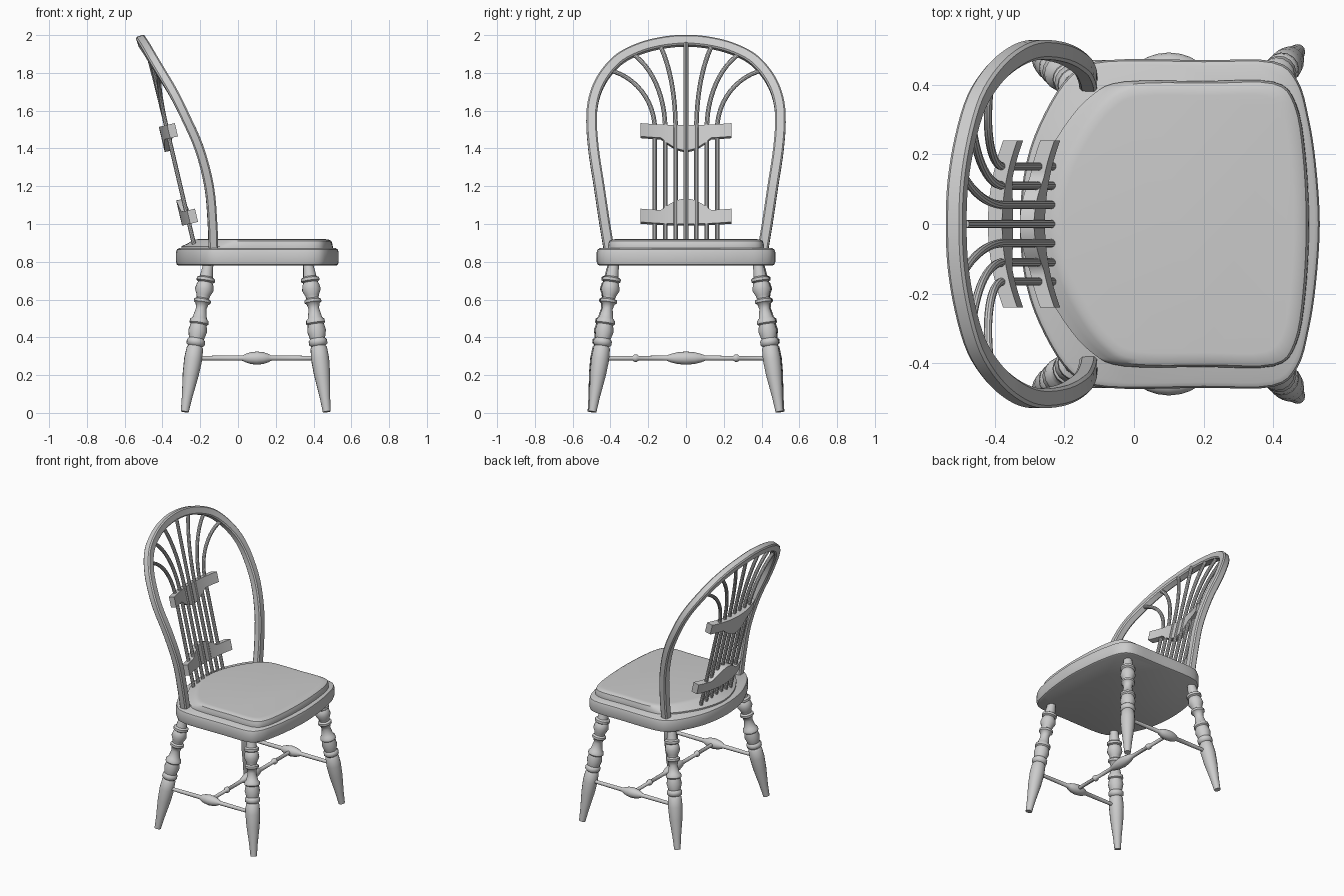
import bpy, bmesh, math
from mathutils import Vector

if "Cube" in bpy.data.objects:
    bpy.data.objects.remove(bpy.data.objects["Cube"], do_unlink=True)

GREY = (0.6, 0.6, 0.6, 1)
mat = bpy.data.materials.new("plain grey")
mat.use_nodes = True
mat.diffuse_color = GREY
mat.node_tree.nodes["Principled BSDF"].inputs["Base Color"].default_value = GREY


def loft(name, rings, angle=35):
    """Skin a list of closed rings and cap both ends."""
    bm = bmesh.new()
    loops = [[bm.verts.new(p) for p in ring] for ring in rings]
    n = len(loops[0])
    for a, b in zip(loops, loops[1:]):
        for i in range(n):
            j = (i + 1) % n
            bm.faces.new((a[i], a[j], b[j], b[i]))
    bm.faces.new(loops[0])
    bm.faces.new(loops[-1])
    bmesh.ops.recalc_face_normals(bm, faces=bm.faces)
    mesh = bpy.data.meshes.new(name)
    bm.to_mesh(mesh)
    bm.free()
    mesh.materials.append(mat)
    ob = bpy.data.objects.new(name, mesh)
    bpy.context.collection.objects.link(ob)
    bpy.ops.object.select_all(action='DESELECT')
    bpy.context.view_layer.objects.active = ob
    ob.select_set(True)
    bpy.ops.object.shade_smooth_by_angle(angle=math.radians(angle))
    return ob


def smooth_path(pts, steps=4):
    """Catmull-Rom curve through the points."""
    p = [Vector(q) for q in pts]
    p = [2 * p[0] - p[1]] + p + [2 * p[-1] - p[-2]]
    out = []
    for a, b, c, d in zip(p, p[1:], p[2:], p[3:]):
        for k in range(steps):
            t = k / steps
            out.append(0.5 * (2 * b + (c - a) * t + (2 * a - 5 * b + 4 * c - d) * t * t
                              + (3 * b - a - 3 * c + d) * t ** 3))
    return out + [p[-2]]


def circle(r, n=10):
    return [(r * math.cos(math.tau * i / n), r * math.sin(math.tau * i / n)) for i in range(n)]


def sweep(name, path, section, facing):
    """Carry a section along a path, keeping it turned to one side."""
    rings = []
    for i, p in enumerate(path):
        t = (path[min(i + 1, len(path) - 1)] - path[max(i - 1, 0)]).normalized()
        side = t.cross(facing).normalized()
        out = side.cross(t)
        rings.append([p + side * u + out * v for u, v in section])
    return loft(name, rings)


def lathe(name, a, b, profile, n=16):
    """Turned part from a to b; profile holds (fraction, radius)."""
    a, b = Vector(a), Vector(b)
    q = (b - a).to_track_quat('Z', 'Y')
    return loft(name, [[a.lerp(b, f) + q @ Vector((x, y, 0)) for x, y in circle(r, n)]
                       for f, r in profile], 50)


def slab(name, half, layers):
    """Outline mirrored in y, stacked in layers of (x scale, y scale, x shift, z)."""
    pts = [(x, y, 0) for x, y in half]
    full = pts + [(x, -y, 0) for x, y, _ in pts[-2:0:-1]]
    closed = smooth_path(full[-2:] + full + full[:2], 4)[8:-5]
    loft(name, [[((p.x - 0.1) * sx + 0.1 + dx, p.y * sy, z) for p in closed]
                for sx, sy, dx, z in layers])


# Seat and raised pad
slab("seat",
     [(.533, 0), (.522, .17), (.502, .3), (.47, .41), (.4, .467), (.2, .47), (-.08, .47),
      (-.18, .43), (-.255, .32), (-.308, .18), (-.328, 0)],
     [(.97, .97, 0, .78), (.99, .99, 0, .785), (1, 1, 0, .8), (1, 1, 0, .85),
      (.99, .99, 0, .865), (.965, .965, 0, .872)])
slab("seat_pad",
     [(.502, 0), (.492, .2), (.465, .345), (.4, .408), (.2, .41), (-.03, .408),
      (-.12, .37), (-.2, .28), (-.27, .15), (-.3, 0)],
     [(1, 1, 0, .865), (1, 1, 0, .882), (.96, .995, .014, .895), (.92, .985, .024, .91),
      (.88, .95, .025, .918), (.83, .9, .025, .92)])

# Turned legs
LEG = [(0, .021), (.08, .028), (.2, .043), (.28, .048), (.34, .044), (.35, .037),
       (.36, .049), (.38, .049), (.39, .04), (.43, .05), (.465, .043), (.472, .051),
       (.49, .049), (.5, .038), (.55, .028), (.575, .034), (.583, .045), (.597, .045),
       (.605, .033), (.62, .036), (.65, .05), (.68, .044), (.69, .038), (.697, .049),
       (.712, .049), (.72, .035), (.8, .025)]
for end, foot, top in (("front", (.47, .495), (.37, .38)), ("back", (-.282, .5), (-.155, .385))):
    for side, s in (("left", 1), ("right", -1)):
        lathe(f"{end}_{side}_leg", (foot[0], s * foot[1], .006), (top[0], s * top[1], .8),
              [(z / .8, r) for z, r in LEG])

# Stretchers
BULB = [(.39, .014), (.41, .022), (.45, .031), (.5, .035)]
for side, s in (("left", 1), ("right", -1)):
    half = [(0, .011), (.2, .013)] + BULB
    lathe(f"{side}_stretcher", (-.24, s * .457, .29), (.44, s * .457, .29),
          half + [(1 - f, r) for f, r in half[-2::-1]])
half = [(0, .012), (.19, .012), (.2, .02), (.215, .02), (.225, .012), (.36, .013)] + BULB
lathe("cross_stretcher", (.1, -.455, .29), (.1, .455, .29),
      half + [(1 - f, r) for f, r in half[-2::-1]])

# Bent bow of the back
FORWARD = Vector((.95, 0, .3))
BOW = [(-.13, .405, .85), (-.135, .43, 1), (-.153, .46, 1.2), (-.205, .49, 1.4),
       (-.28, .5, 1.57), (-.34, .48, 1.69), (-.4, .43, 1.79), (-.452, .35, 1.875),
       (-.485, .24, 1.93), (-.505, .12, 1.96), (-.51, 0, 1.97)]
w, d, c = .028, .025, .008
corners = [(w, d - c), (w - c, d), (c - w, d), (-w, d - c),
           (-w, c - d), (c - w, -d), (w - c, -d), (w, c - d)]
sweep("back_bow", smooth_path(BOW + [(x, -y, z) for x, y, z in BOW[-2::-1]]), corners, FORWARD)


def lean(z):
    return -.23 - .235 * (z - .88)


# Fanned spindles
FAN = [("inner", .055, .14, 1.95, 55, -.49), ("middle", .11, .29, 1.905, 68, -.465),
       ("outer", .165, .41, 1.815, 78, -.412)]
sweep("centre_spindle", [Vector((lean(z), 0, z)) for z in (.86, 1.96)], circle(.012), FORWARD)
for name, y0, y1, z1, deg, x_end in FAN:
    path = [Vector((lean(z), y0, z)) for z in (.86, 1.2, 1.5)]
    for k in range(1, 13):
        a, m = math.radians(deg) * k / 12, math.radians(deg)
        z = 1.5 + (z1 - 1.5) * math.sin(a) / math.sin(m)
        y = y0 + (y1 - y0) * (1 - math.cos(a)) / (1 - math.cos(m))
        path.append(Vector((lean(z) + (x_end - lean(z1)) * (k / 12) ** 2, y, z)))
    for side, s in (("left", 1), ("right", -1)):
        sweep(f"{name}_{side}_spindle", [Vector((p.x, s * p.y, p.z)) for p in path],
              circle(.012), FORWARD)


# Curved, scalloped rails across the spindles
def rail(name, z, up):
    rings = []
    for i in range(33):
        y = -.24 + .48 * i / 32
        u = -.018 + .045 * (y / .24) ** 2
        bump = .065 * math.cos(min(abs(y) / .13, 1) * math.pi / 2) ** .9
        low, high = (-.036, .036 + bump) if up else (-.036 - bump, .036)
        rings.append([(u - .021, y, low), (u + .021, y, low),
                      (u + .021, y, high), (u - .021, y, high)])
    ob = loft(name, rings)
    ob.location = (lean(z), 0, z)
    ob.rotation_euler.y = -math.atan(.235)


rail("upper_rail", 1.488, False)
rail("lower_rail", 1.035, True)
